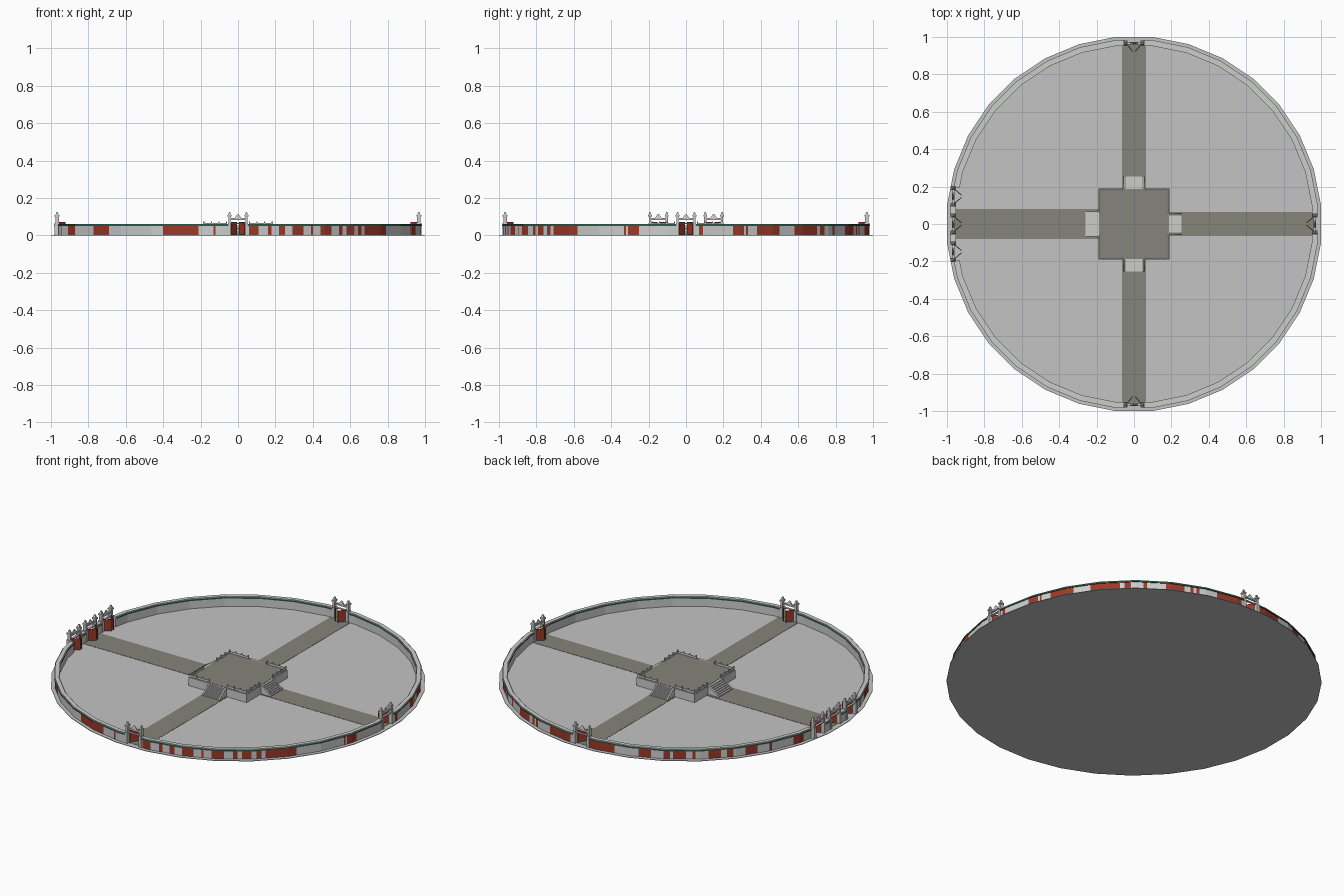
import bpy, bmesh, math, random
from mathutils import Matrix, Vector

if "Cube" in bpy.data.objects:
    bpy.data.objects.remove(bpy.data.objects["Cube"])

random.seed(4)
SIDES = 32


def material(name, rgb):
    m = bpy.data.materials.new(name)
    m.diffuse_color = (*rgb, 1)
    m.use_nodes = True
    m.node_tree.nodes["Principled BSDF"].inputs["Base Color"].default_value = m.diffuse_color
    return m


STONE = material("pale_stone", (0.60, 0.61, 0.60))
PAVING = material("ground_grey", (0.55, 0.55, 0.55))
PATH = material("olive_paving", (0.235, 0.235, 0.20))
RED = material("brick_red", (0.34, 0.04, 0.02))
GREEN = material("tile_green", (0.016, 0.12, 0.08))


def finish(name, bm, *mats):
    bmesh.ops.recalc_face_normals(bm, faces=bm.faces)
    me = bpy.data.meshes.new(name)
    bm.to_mesh(me)
    bm.free()
    for m in mats:
        me.materials.append(m)
    ob = bpy.data.objects.new(name, me)
    bpy.context.collection.objects.link(ob)
    return ob


def box(bm, x, y, z, M=Matrix(), taper=1.0):
    """Box from min/max pairs; taper shrinks the top."""
    cx, cy = sum(x) / 2, sum(y) / 2
    vs = []
    for k, s in ((0, 1.0), (1, taper)):
        for i, j in ((0, 0), (1, 0), (1, 1), (0, 1)):
            vs.append(bm.verts.new(M @ Vector((cx + (x[i] - cx) * s, cy + (y[j] - cy) * s, z[k]))))
    for f in ((3, 2, 1, 0), (4, 5, 6, 7), (0, 1, 5, 4), (1, 2, 6, 5), (2, 3, 7, 6), (3, 0, 4, 7)):
        bm.faces.new([vs[i] for i in f])


def rot(deg):
    return Matrix.Rotation(math.radians(deg), 4, 'Z')


# ground disc, flat sides facing the four gates
bm = bmesh.new()
bmesh.ops.create_cone(bm, cap_ends=True, segments=SIDES, radius1=1.005, radius2=1.005, depth=0.003,
                      matrix=rot(180 / SIDES) @ Matrix.Translation((0, 0, 0.0015)))
finish("ground_disc", bm, PAVING)

# four paths
bm = bmesh.new()
for k in range(4):
    w = 0.08 if k == 2 else 0.064
    box(bm, (0.185, 0.968), (-w, w), (0.003, 0.0045), rot(90 * k))
finish("paths", bm, PATH)

# red patches of the outer wall, as angle ranges in degrees
front = [(-.91, -.87), (-.77, -.69), (-.40, -.21), (-.13, -.12), (.06, .11), (.16, .18), (.22, .25),
         (.29, .35), (.39, .40), (.44, .50), (.54, .56), (.58, .62), (.64, .66)]
right = [(-.71, -.58), (-.33, -.32), (-.31, -.25), (.07, .09), (.25, .31), (.32, .33), (.38, .50), (.58, .70)]
red = []
for base, spans in ((-90, front), (0, right)):
    red += [tuple(base + math.degrees(math.asin(v / 0.98)) for v in s) for s in spans]
a = 47
while a < 204:
    w = random.choice((1, 2, 4, 6, 9))
    red.append((a, a + w))
    a += w + random.choice((1, 2, 4, 6, 8))
red = [(p % 360, q % 360) for p, q in red]


def on_polygon(a, r):
    step = 360 / SIDES
    d = (a + step / 2) % step - step / 2
    r *= math.cos(math.radians(step / 2)) / math.cos(math.radians(d))
    return Vector((r * math.cos(math.radians(a)), r * math.sin(math.radians(a)), 0))


def strip(bm, pairs, z0, z1, flags=None, side=0, top=0):
    """Closed wall run along (inner, outer) point pairs; flagged outer faces get material 1."""
    cols = [[bm.verts.new(p + Vector((0, 0, z))) for p, z in ((i, z0), (o, z0), (o, z1), (i, z1))]
            for i, o in pairs]
    for n, (A, B) in enumerate(zip(cols, cols[1:])):
        for k in range(4):
            f = bm.faces.new((A[k], A[(k + 1) % 4], B[(k + 1) % 4], B[k]))
            f.material_index = top if k == 2 else side
            if k == 1 and flags and flags[n]:
                f.material_index = 1
    bm.faces.new(cols[0])
    bm.faces.new(cols[-1][::-1])


# wall runs between gates
wall, cap = bmesh.new(), bmesh.new()
g = 3.0
runs = [(g, 90 - g), (90 + g, 180 - 11.7), (180 + 11.7, 270 - g), (270 + g, 360 - g)]
for lo, hi in runs:
    marks = {lo, hi}
    marks |= {m for s in red for m in s if lo < m < hi}
    corners = [(k + 0.5) * 360 / SIDES for k in range(SIDES)]
    marks |= {c for c in corners if lo < c < hi}
    marks = sorted(marks)
    flags = [any(p <= (u + v) / 2 <= q for p, q in red) for u, v in zip(marks, marks[1:])]
    strip(wall, [(on_polygon(m, 0.96), on_polygon(m, 0.984)) for m in marks], 0.002, 0.05, flags)
    marks = [lo] + [c for c in corners if lo < c < hi] + [hi]
    strip(cap, [(on_polygon(m, 0.957), on_polygon(m, 0.988)) for m in marks], 0.05, 0.058, side=1)
    strip(cap, [(on_polygon(m, 0.961), on_polygon(m, 0.984)) for m in marks], 0.058, 0.062)

# short straight wall pieces between the three left gates
for s in (-1, 1):
    ys = (s * 0.052, s * 0.098)
    for bmx, xi, xo, z0, z1, sd in ((wall, -.955, -.979, .002, .05, 0), (cap, -.952, -.983, .05, .058, 1),
                                    (cap, -.956, -.979, .058, .062, 0)):
        strip(bmx, [(Vector((xi, y, 0)), Vector((xo, y, 0))) for y in ys], z0, z1, side=sd)
finish("ring_wall", wall, STONE, RED)
finish("wall_cap", cap, STONE, GREEN)


# gates: two capped pillars, two beams, centre ornament and two leaves ajar
def gate(name, M):
    bm = bmesh.new()
    for s in (-1, 1):
        y = s * 0.045
        box(bm, (-.015, .015), (y - .008, y + .008), (0.002, 0.066), M)
        box(bm, (-.010, .010), (y - .006, y + .006), (0.066, 0.100), M)
        box(bm, (-.013, .013), (y - .010, y + .010), (0.100, 0.108), M)
        box(bm, (-.009, .009), (y - .008, y + .008), (0.108, 0.125), M, 0.4)
    box(bm, (-.006, .006), (-.040, .040), (0.083, 0.092), M)
    box(bm, (-.006, .006), (-.040, .040), (0.062, 0.067), M)
    box(bm, (-.005, .005), (-.018, .018), (0.092, 0.114), M, 0.15)
    finish(name + "_frame", bm, STONE)
    bm = bmesh.new()
    for s in (-1, 1):
        L = M @ Matrix.Translation((-.008, s * 0.037, 0)) @ rot(180 + s * 40)
        box(bm, (0, .048), (-.002, .002), (0.004, 0.072), L)
    finish(name + "_doors", bm, RED)


for label, ang, off in (("right_gate", 0, 0), ("back_gate", 90, 0), ("front_gate", 270, 0),
                        ("left_gate_a", 180, -.148), ("left_gate_b", 180, 0), ("left_gate_c", 180, .148)):
    gate(label, rot(ang) @ Matrix.Translation((0.967, off, 0)))

# central terrace
H = 0.052
bm = bmesh.new()
box(bm, (-.19, .19), (-.19, .19), (0.002, H))
finish("terrace", bm, STONE)
bm = bmesh.new()
box(bm, (-.186, .186), (-.186, .186), (H, H + .0015))
finish("terrace_paving", bm, PATH)

# stairs with sloping cheeks, and balustrades, on each side
stairs, rail = bmesh.new(), bmesh.new()
N = 7
for k in range(4):
    M = rot(90 * k)
    w = 0.066 if k == 2 else 0.057
    run = 0.07 if k == 2 else 0.063
    for i in range(N):
        box(stairs, (0.188, 0.19 + run * (N - i) / N), (-w + .008, w - .008),
            (0.003 + i * H / N * .95, 0.003 + (i + 1) * H / N * .95), M)
    for s in (-1, 1):
        ya, yb = s * w, s * (w - .008)
        prof = ((0.188, 0.003), (0.192 + run, 0.003), (0.192 + run, 0.009), (0.19, H + .004), (0.188, H + .004))
        A, B = [[stairs.verts.new(M @ Vector((x, y, z))) for x, z in prof] for y in (ya, yb)]
        stairs.faces.new(A)
        stairs.faces.new(B[::-1])
        for i in range(5):
            j = (i + 1) % 5
            stairs.faces.new((A[i], A[j], B[j], B[i]))
        for i in range(4):
            y = s * (0.062 + (0.183 - 0.062) * i / 3)
            box(rail, (.180, .186), (y - .003, y + .003), (H, 0.074), M)
        box(rail, (.1815, .1845), tuple(sorted((s * .062, s * .183))), (H + .002, 0.066), M)
finish("stairs", stairs, STONE)
finish("balustrade", rail, STONE)
